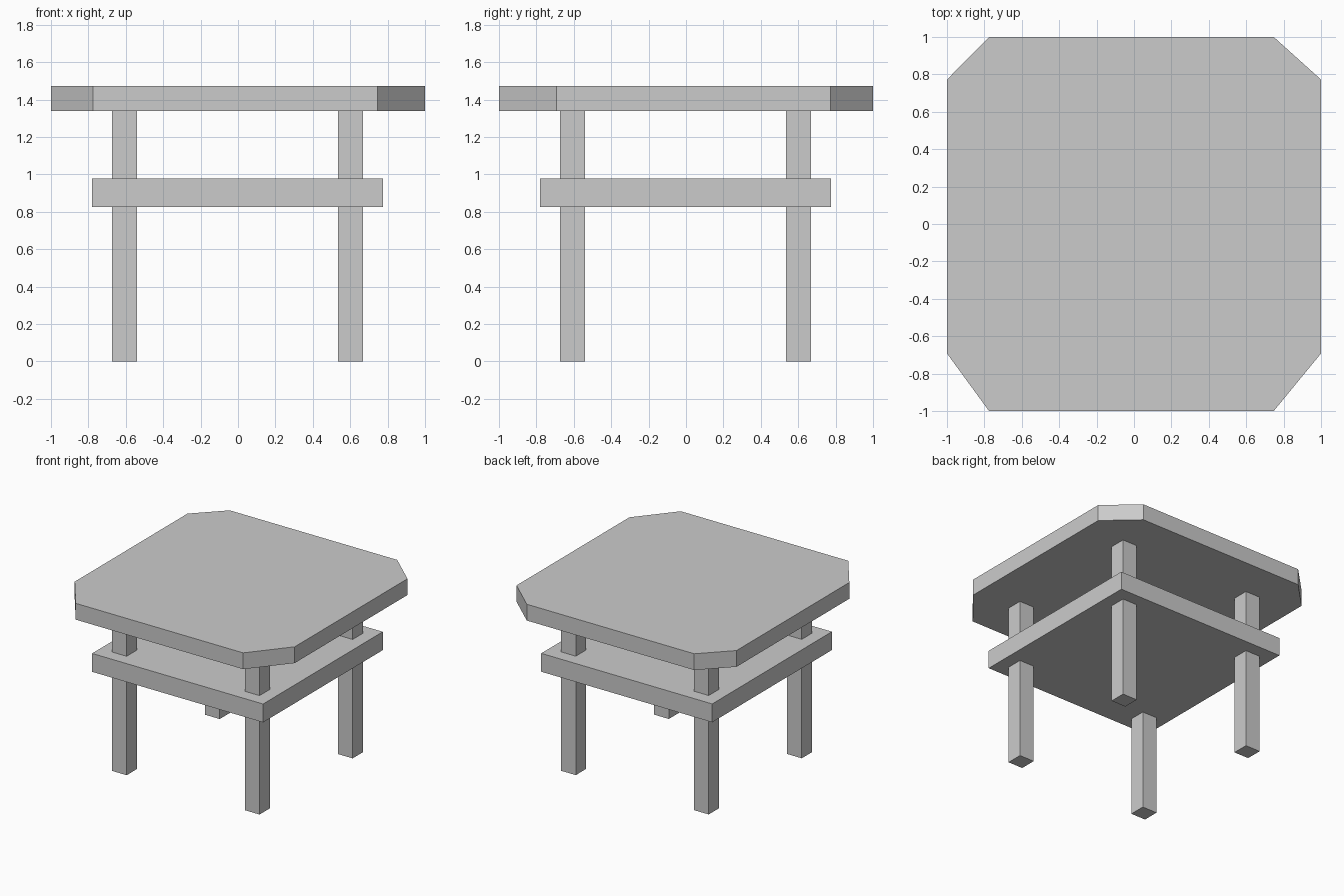
import bpy, bmesh

if "Cube" in bpy.data.objects:
    bpy.data.objects.remove(bpy.data.objects["Cube"])

OFF = -0.003  # legs and shelf sit slightly off the tabletop centre


def prism(name, outline, z0, z1):
    """Extrude a flat counter-clockwise outline from z0 up to z1."""
    bm = bmesh.new()
    base = bm.faces.new([bm.verts.new((x, y, z0)) for x, y in outline])
    ext = bmesh.ops.extrude_face_region(bm, geom=[base], use_keep_orig=True)
    top = [g for g in ext["geom"] if isinstance(g, bmesh.types.BMVert)]
    bmesh.ops.translate(bm, verts=top, vec=(0, 0, z1 - z0))
    bmesh.ops.recalc_face_normals(bm, faces=bm.faces)
    mesh = bpy.data.meshes.new(name)
    bm.to_mesh(mesh)
    bm.free()
    obj = bpy.data.objects.new(name, mesh)
    bpy.context.collection.objects.link(obj)
    return obj


def square(cx, cy, half):
    return [(cx - half, cy - half), (cx + half, cy - half),
            (cx + half, cy + half), (cx - half, cy + half)]


# Tabletop with four clipped corners
prism("tabletop", [(-0.775, -1), (0.747, -1), (1, -0.692), (1, 0.772),
                   (0.747, 1), (-0.775, 1), (-1, 0.772), (-1, -0.692)],
      1.34, 1.474)

# Square shelf
prism("shelf", square(OFF, OFF, 0.777), 0.826, 0.977)

# Four square legs, running through the shelf up to the tabletop
for y_name, sy in (("front", -1), ("back", 1)):
    for x_name, sx in (("left", -1), ("right", 1)):
        prism(f"{y_name}_{x_name}_leg",
              square(OFF + sx * 0.604, OFF + sy * 0.604, 0.067), 0, 1.34)
